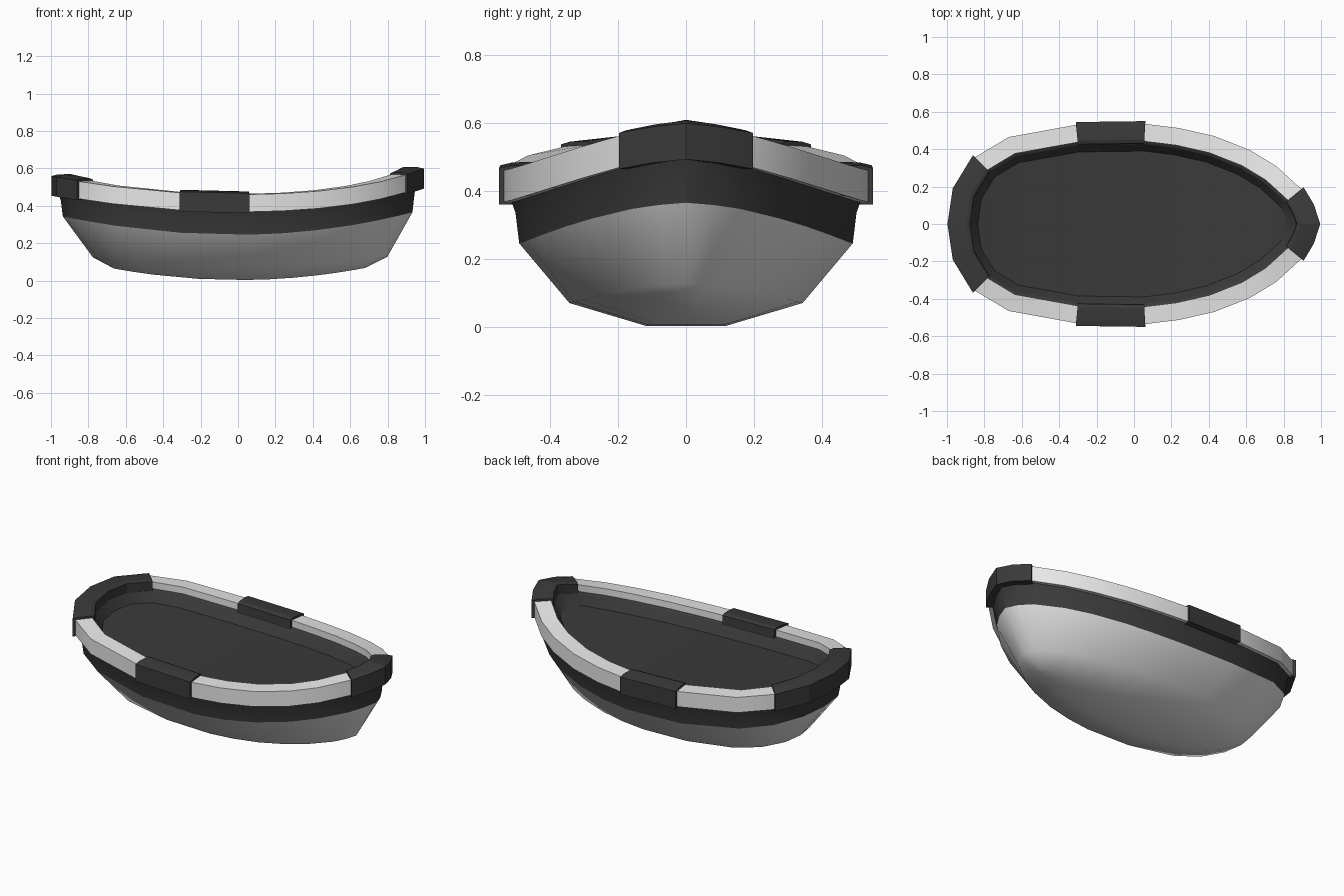
import bpy, bmesh, math
from mathutils import Vector

if "Cube" in bpy.data.objects:
    bpy.data.objects.remove(bpy.data.objects["Cube"])


def material(name, v):
    m = bpy.data.materials.new(name)
    m.diffuse_color = (v, v, v, 1)
    m.use_nodes = True
    m.node_tree.nodes["Principled BSDF"].inputs["Base Color"].default_value = m.diffuse_color
    return m


LIGHT = material("light_grey", 0.80)
DARK = material("dark_rubber", 0.042)

# Half plan outline of the boat, stern to bow, then mirrored to a closed ring
HALF = [(-.982, 0), (-.955, .185), (-.85, .357), (-.67, .465), (-.31, .53), (.06, .535),
        (.24, .513), (.43, .47), (.62, .395), (.76, .31), (.895, .187), (.948, .098), (.98, 0)]
RING = [Vector(p) for p in HALF] + [Vector((x, -y)) for x, y in HALF[-2:0:-1]]
N = len(RING)


def rim(x):
    """Height of the curved top edge."""
    return .46 + (.09 * x * x + .05 * x ** 4 if x > 0 else .097 * x * x)


def inset(i, d):
    """Outline point i moved inwards by d with mitred corners."""
    p = RING[i % N]
    a = (p - RING[(i - 1) % N]).normalized()
    b = (RING[(i + 1) % N] - p).normalized()
    na, nb = Vector((a.y, -a.x)), Vector((b.y, -b.x))
    n = (na + nb).normalized()
    return p + n * (d / n.dot(na))


def offset_pt(i, d, h):
    q = inset(i, d)
    return (q.x, q.y, rim(RING[i % N].x) + h)


def scaled_pt(i, stern, bow, sy, z0, k):
    p = RING[i % N]
    x = p.x * (bow if p.x > 0 else stern)
    return (x, p.y * sy, z0 + k * x ** 2)


def finish(name, bm, mat, angle):
    bmesh.ops.recalc_face_normals(bm, faces=bm.faces)
    me = bpy.data.meshes.new(name)
    bm.to_mesh(me)
    bm.free()
    me.materials.append(mat)
    ob = bpy.data.objects.new(name, me)
    bpy.context.collection.objects.link(ob)
    bpy.ops.object.select_all(action='DESELECT')
    ob.select_set(True)
    bpy.context.view_layer.objects.active = ob
    bpy.ops.object.shade_smooth_by_angle(angle=math.radians(angle))
    return ob


def loft(name, rings, mat, angle, cap=False):
    """Skin closed rings; optionally close the last with cross strips."""
    bm = bmesh.new()
    vs = [[bm.verts.new(p) for p in r] for r in rings]
    for r, s in zip(vs, vs[1:]):
        for i in range(N):
            j = (i + 1) % N
            bm.faces.new((r[i], r[j], s[j], s[i]))
    if cap:
        r = vs[-1]
        for i in range(N // 2):
            loop = [r[i], r[i + 1], r[N - i - 1], r[(N - i) % N]]
            bm.faces.new(list(dict.fromkeys(loop)))
    return finish(name, bm, mat, angle)


def sweep(name, ids, profile, mat, angle=28):
    """Sweep a (inset, height) profile along part or all of the outline."""
    closed = len(ids) == N
    bm = bmesh.new()
    vs = [[bm.verts.new(offset_pt(i, d, h)) for d, h in profile] for i in ids]
    k = len(profile)
    for r, s in zip(vs, vs[1:] + (vs[:1] if closed else [])):
        for a in range(k):
            b = (a + 1) % k
            bm.faces.new((r[a], r[b], s[b], s[a]))
    if not closed:
        bm.faces.new(vs[0])
        bm.faces.new(vs[-1])
    return finish(name, bm, mat, angle)


idx = range(N)

# Light buoyancy collar around the rim
sweep("collar", list(idx), [(0, -.093), (0, 0), (.093, .004), (.093, -.045), (.06, -.093)], LIGHT)

# Dark grips wrapped over the collar: stern, bow and both sides
GRIP = [(-.015, -.10), (-.015, .006), (.02, .014), (.085, .016), (.104, .009), (.108, -.065), (.06, -.10)]
mid = N // 2
sweep("stern_grip", [-2, -1, 0, 1, 2], GRIP, DARK, 15)
sweep("bow_grip", [mid - 2, mid - 1, mid, mid + 1, mid + 2], GRIP, DARK, 15)
sweep("left_grip", [4, 5], GRIP, DARK, 15)
sweep("right_grip", [N - 5, N - 4], GRIP, DARK, 15)

# Dark band under the collar
band_low = []
for i in idx:
    q = inset(i, .045)
    band_low.append((q.x, q.y, .245 + (.138 if q.x > 0 else .112) * q.x ** 2))
loft("hull_band", [[offset_pt(i, .02, -.085) for i in idx],
                   [offset_pt(i, .034, -.125) for i in idx], band_low], DARK, 30)

# Light lower hull with chine and flattened keel
loft("lower_hull", [band_low,
                    [scaled_pt(i, .79, .815, .64, .07, .09) for i in idx],
                    [scaled_pt(i, .675, .695, .22, .003, .14) for i in idx]], LIGHT, 60, cap=True)

# Dark inner wall and floor
loft("inner_floor", [[offset_pt(i, .09, -.035) for i in idx],
                     [offset_pt(i, .108, -.045) for i in idx],
                     [offset_pt(i, .145, -.10) for i in idx]], DARK, 25, cap=True)
